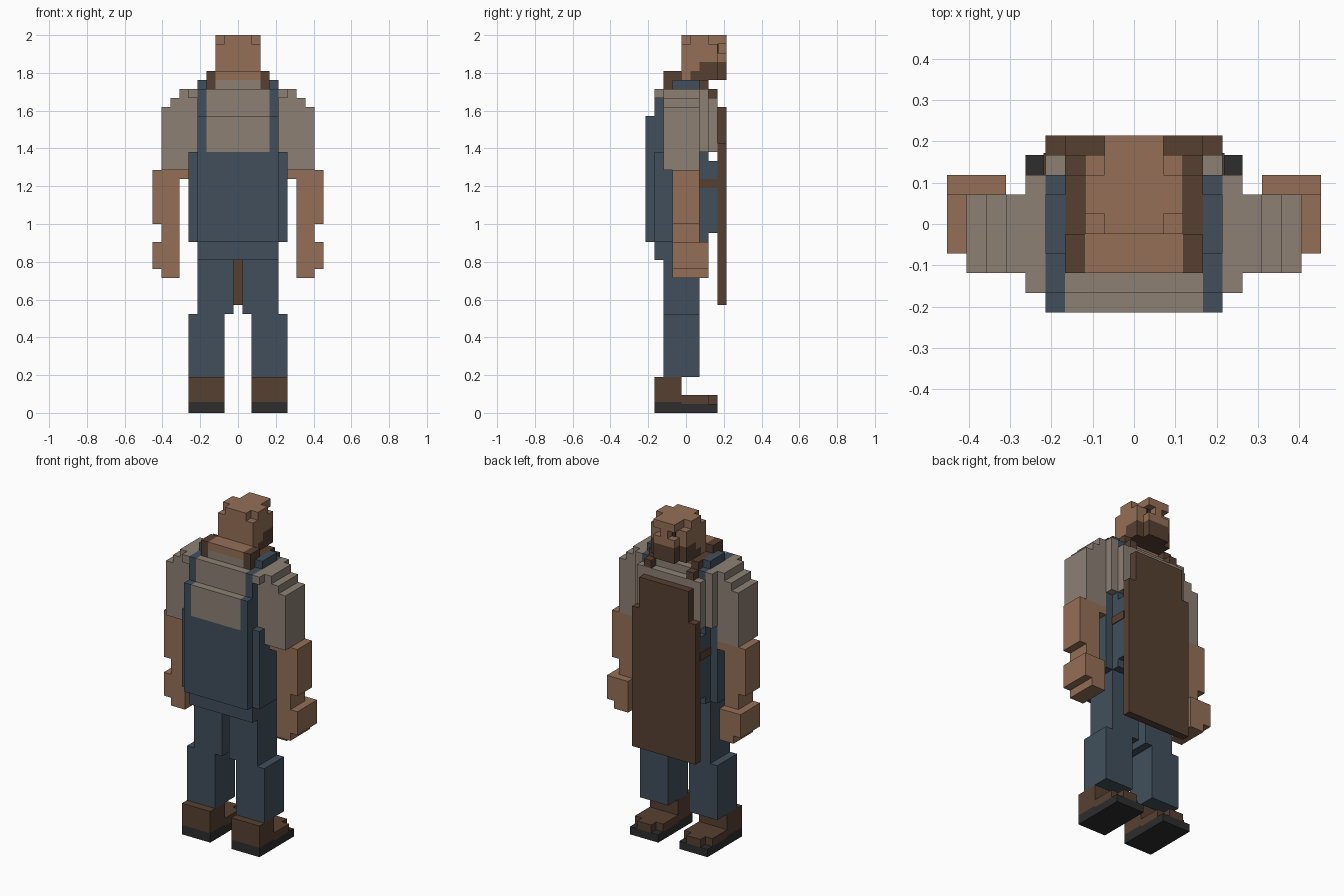
import bpy, bmesh
from mathutils import Vector

U = 2 / 42  # one block of the grid

cube = bpy.data.objects.get("Cube")
if cube:
    bpy.data.objects.remove(cube, do_unlink=True)


def material(name, rgb):
    col = [(c / 255 / 12.92) if c < 11 else ((c / 255 + 0.055) / 1.055) ** 2.4 for c in rgb] + [1]
    m = bpy.data.materials.new(name)
    m.use_nodes = True
    m.diffuse_color = col
    m.node_tree.nodes["Principled BSDF"].inputs["Base Color"].default_value = col
    return m


skin = material("skin", (148, 111, 86))
shirt_grey = material("shirt grey", (140, 128, 116))
denim = material("denim blue", (65, 79, 92))
leather = material("leather brown", (87, 64, 50))
rubber = material("rubber black", (45, 45, 45))


def part(name, mat, *boxes):
    """One object from boxes given as x, y and z ranges in grid units."""
    bm = bmesh.new()
    for x0, x1, y0, y1, z0, z1 in boxes:
        lo, hi = Vector((x0, y0, z0)), Vector((x1, y1, z1))
        mid, size = (lo + hi) / 2, hi - lo
        for v in bmesh.ops.create_cube(bm, size=1)["verts"]:
            v.co = (mid + Vector(a * b for a, b in zip(v.co, size))) * U
    mesh = bpy.data.meshes.new(name)
    bm.to_mesh(mesh)
    bm.free()
    mesh.materials.append(mat)
    ob = bpy.data.objects.new(name, mesh)
    bpy.context.collection.objects.link(ob)


def pair(name, mat, *boxes):
    """The same part on the left (+x) and mirrored to the right."""
    part("left_" + name, mat, *boxes)
    part("right_" + name, mat, *[(-b[1], -b[0], *b[2:]) for b in boxes])


# Head: skull, brow, cheeks and nose
part("head", skin,
     (-2.5, 2.5, -.5, 3.5, 39, 41),
     (-2.5, 2.5, .5, 2.5, 41, 42),
     (-1.5, 1.5, -.5, 4.5, 41, 42),
     (-2.5, 2.5, -.5, .5, 37, 39),
     (-2.5, 2.5, .5, 1.5, 38, 39),
     (-1.5, 1.5, 3.5, 4.5, 39, 40),
     (-.5, .5, 3.5, 4.5, 40, 41))
part("beard", leather,
     (-2.5, 2.5, .5, 1.5, 37, 38),
     (-2.5, 2.5, 1.5, 3.5, 37, 39),
     (-1.5, 1.5, 3.5, 4.5, 37, 39))
pair("eye", rubber, (.5, 1, 3.5, 3.6, 40, 41))
part("neck", skin,
     (-2.5, 2.5, -2.5, -.5, 37, 38),
     (-2.5, 2.5, -1.5, 1.5, 36, 37))

# Shirt
part("shirt", shirt_grey,
     (-3.5, 3.5, -3.5, 2.5, 29, 36),
     (-3.5, 3.5, -4.5, -3.5, 29, 33),
     (-2.5, 2.5, -2.5, -1.5, 36, 37),
     (-4.5, 4.5, 2.5, 3.5, 29, 35))
pair("sleeve", shirt_grey,
     (4.5, 5.5, -2.5, 2.5, 29, 36),
     (4.5, 5.5, -3.5, -2.5, 35, 36),
     (5.5, 6.5, -2.5, 1.5, 27, 36),
     (6.5, 7.5, -2.5, 1.5, 27, 35),
     (7.5, 8.5, -2.5, 1.5, 27, 34))

# Arms
pair("forearm", skin,
     (5.5, 6.5, -1.5, 1.5, 26, 27),
     (6.5, 9.5, -1.5, 1.5, 21, 27),
     (6.5, 8.5, -1.5, 1.5, 19, 21))
pair("hand", skin,
     (6.5, 9.5, -1.5, 2.5, 16, 19),
     (6.5, 8.5, -1.5, 2.5, 15, 16))

# Overalls
part("overalls", denim,
     (-4.5, 4.5, -4.5, -3.5, 19, 29),
     (-5.5, 5.5, -3.5, 1.5, 19, 29),
     (-4.5, 4.5, 1.5, 2.5, 19, 29),
     (-4.5, 4.5, 2.5, 3.5, 20, 28),
     (-4.5, 4.5, -3.5, 1.5, 17, 19))
pair("overall_strap", denim,
     (3.5, 4.5, -4.5, -3.5, 29, 33),
     (3.5, 4.5, -3.5, 2.5, 29, 36),
     (3.5, 4.5, -1.5, 1.5, 36, 37))
pair("trouser_leg", denim,
     (.5, 4.5, -2.5, 1.5, 11, 17),
     (1.5, 5.5, -2.5, 1.5, 4, 11))

# Apron with neck strap and waist tie
part("apron", leather,
     (-4.5, 4.5, 3.5, 4.5, 12, 30),
     (-3.5, 3.5, 3.5, 4.5, 30, 34))
pair("apron_neck_strap", leather,
     (2.5, 3.5, -2.5, -.5, 37, 38),
     (2.5, 3.5, -2.5, 2.5, 36, 37),
     (2.5, 3.5, 2.5, 3.5, 35, 36))
pair("apron_tie", leather, (4.5, 4.6, 1.5, 3.6, 25, 26))

# Boots
pair("boot", leather,
     (1.5, 5.5, -3.5, -.5, 1.2, 4),
     (1.5, 5.5, -.5, 2.5, 1, 2),
     (2.5, 4.5, 2.5, 3.5, 1, 2))
pair("sole", rubber,
     (1.5, 5.5, -3.5, -.5, 0, 1.2),
     (1.5, 5.5, -.5, 3.5, 0, 1))
